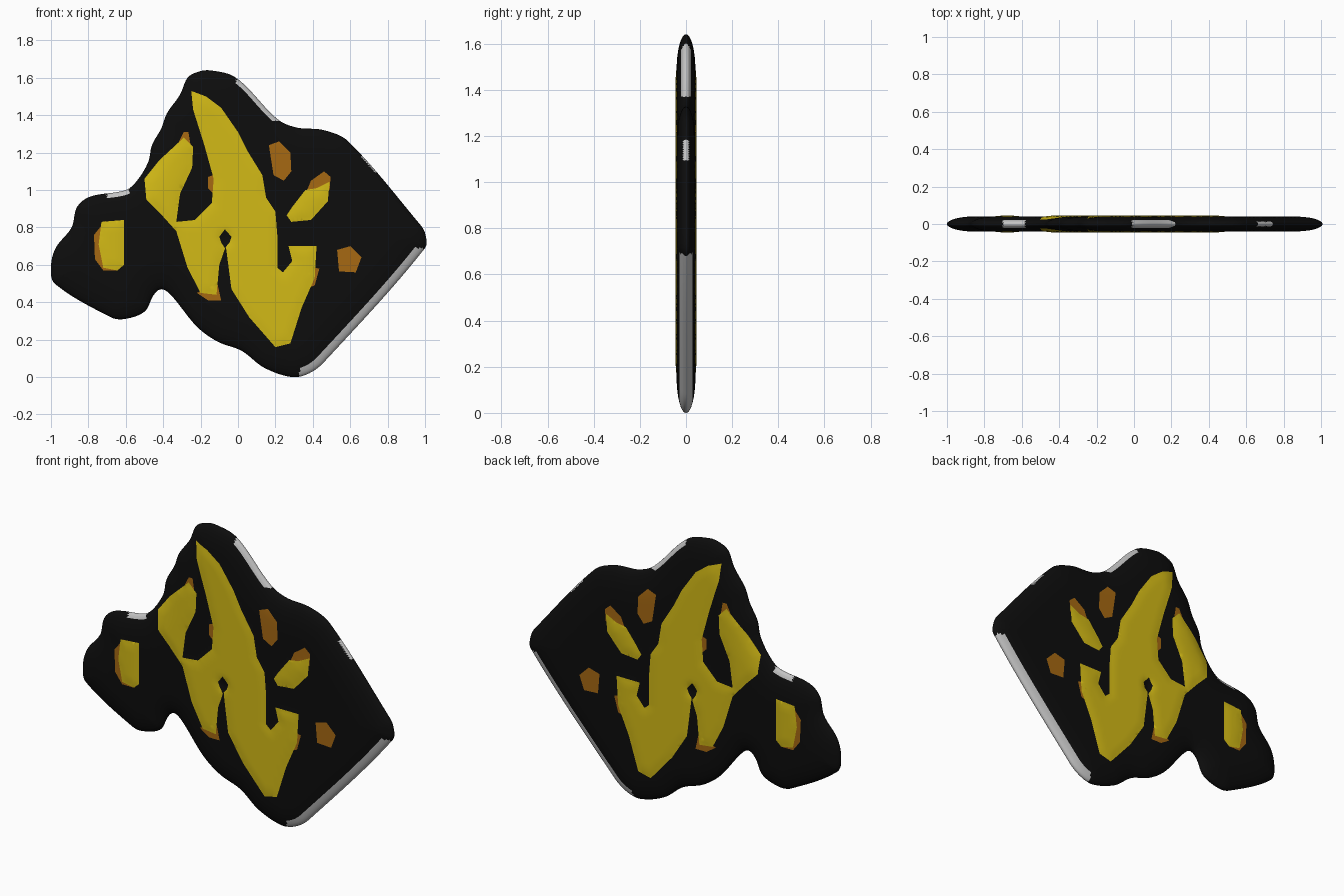
import bpy, bmesh, math
from mathutils import Vector, kdtree
from mathutils.geometry import interpolate_bezier, delaunay_2d_cdt

if "Cube" in bpy.data.objects:
    bpy.data.objects.remove(bpy.data.objects["Cube"], do_unlink=True)

# Sizes of the plaque
HALF_THICKNESS = .041   # at the middle
ROUNDING = .16          # width of the rounded rim
STEP = .022             # surface grid spacing
RINGS = (.004, .012, .025, .045, .07)


def make_material(name, colour):
    mat = bpy.data.materials.new(name)
    mat.use_nodes = True
    mat.diffuse_color = (*colour, 1)
    mat.node_tree.nodes["Principled BSDF"].inputs["Base Color"].default_value = (*colour, 1)
    return mat


materials = [
    make_material("black", (.004, .004, .004)),
    make_material("yellow", (.65, .49, .008)),
    make_material("orange", (.38, .14, .006)),
    make_material("light_grey", (.55, .55, .55)),
]
BLACK, YELLOW, ORANGE, GREY = range(len(materials))

# Silhouette control points in x, z
outline_points = [
    (-.15, 1.64), (-.01, 1.6), (.21, 1.38), (.31, 1.335), (.46, 1.32), (.59, 1.26),
    (.97, .82), (1, .77), (1, .69), (.46, .08), (.38, .02), (.29, 0), (.14, .05),
    (.02, .14), (-.11, .19), (-.22, .27), (-.36, .44), (-.41, .47), (-.45, .44),
    (-.5, .35), (-.61, .31), (-.68, .32), (-.98, .5), (-1, .59), (-.975, .69),
    (-.89, .8), (-.86, .91), (-.79, .965), (-.6, 1), (-.54, 1.05), (-.48, 1.15),
    (-.46, 1.24), (-.41, 1.33), (-.38, 1.41), (-.31, 1.51), (-.27, 1.6), (-.22, 1.63),
]

# Large central painted shape
main_patch = [
    (-.25, 1.53), (-.17, 1.5), (-.09, 1.44), (0, 1.31), (.05, 1.21), (.13, 1.08),
    (.15, .96), (.2, .885), (.21, .76), (.21, .585), (.24, .56), (.29, .62), (.27, .7),
    (.42, .7), (.41, .53), (.34, .37), (.28, .18), (.2, .16), (.06, .32), (-.035, .47),
    (-.065, .7), (-.1, .6), (-.115, .44), (-.2, .45), (-.27, .585), (-.33, .78),
    (-.42, .88), (-.49, .95), (-.5, 1.06), (-.42, 1.16), (-.29, 1.28), (-.24, 1.23),
    (-.245, 1.12), (-.31, .98), (-.33, .83), (-.23, .84), (-.14, .93), (-.13, 1.06),
    (-.18, 1.24), (-.24, 1.43),
]

# Painted patches, later ones lie over earlier ones
patches = [
    # small orange fringes of the central shape
    (ORANGE, [(-.32, 1.25), (-.29, 1.31), (-.265, 1.31), (-.25, 1.22)]),
    (ORANGE, [(-.16, 1.07), (-.13, 1.08), (-.13, .98), (-.16, 1.01)]),
    (ORANGE, [(-.22, .45), (-.16, .41), (-.09, .41), (-.11, .5)]),
    (ORANGE, [(.39, .59), (.435, .58), (.41, .49), (.38, .48)]),
    (YELLOW, main_patch),
    (BLACK, [(-.1, .75), (-.07, .79), (-.035, .75), (-.045, .72), (-.07, .69), (-.09, .72)]),
    # spots on the right
    (ORANGE, [(.165, 1.24), (.22, 1.26), (.28, 1.2), (.285, 1.1), (.245, 1.05), (.19, 1.08)]),
    (ORANGE, [(.53, .68), (.6, .7), (.66, .64), (.63, .56), (.54, .565)]),
    (ORANGE, [(.37, 1), (.39, 1.05), (.46, 1.1), (.495, 1.07), (.49, 1)]),
    (YELLOW, [(.26, .865), (.29, .91), (.36, 1), (.42, 1.01), (.49, 1.045), (.48, .94),
              (.39, .84), (.285, .83)]),
    # spot on the left arm
    (ORANGE, [(-.71, .835), (-.77, .76), (-.765, .63), (-.72, .57), (-.64, .57)]),
    (YELLOW, [(-.73, .83), (-.61, .84), (-.61, .6), (-.645, .57), (-.72, .585), (-.745, .71)]),
]

# Bare rim stretches: x range, z range, width of the strip
bare_rims = [
    ((.33, .99), (0, .69), .045),
    ((-.01, .22), (1.37, 1.61), .025),
    ((-.7, -.58), (.9, 1.03), .025),
    ((.66, .74), (1.05, 1.2), .01),
]


def smooth_loop(points):
    """Closed curve through the points, sampled evenly."""
    pts = [Vector(p) for p in points]
    count = len(pts)
    tangents = [(pts[(i + 1) % count] - pts[i - 1]).normalized() for i in range(count)]
    result = []
    for i, a in enumerate(pts):
        j = (i + 1) % count
        b = pts[j]
        length = (b - a).length
        steps = max(3, int(length / .013))
        handle = length / 3
        result += interpolate_bezier(a, a + tangents[i] * handle,
                                     b - tangents[j] * handle, b, steps + 1)[:-1]
    return [Vector((p[0], p[1])) for p in result]


def inside(p, loop):
    hit = False
    a = loop[-1]
    for b in loop:
        if (a[1] > p[1]) != (b[1] > p[1]):
            if p[0] < a[0] + (p[1] - a[1]) * (b[0] - a[0]) / (b[1] - a[1]):
                hit = not hit
        a = b
    return hit


def distance_finder(points):
    tree = kdtree.KDTree(len(points))
    for i, p in enumerate(points):
        tree.insert((p[0], p[1], 0), i)
    tree.balance()
    return lambda p: tree.find((p[0], p[1], 0))[2]


def subdivide(loop):
    """Straight-sided loop with extra points along its sides."""
    result = []
    for i, p in enumerate(loop):
        a, b = Vector(p), Vector(loop[(i + 1) % len(loop)])
        steps = max(1, round((b - a).length / STEP))
        result += [a.lerp(b, k / steps) for k in range(steps)]
    return result


outline = smooth_loop(outline_points)
rim_distance = distance_finder(outline)
patches = [(colour, subdivide(loop)) for colour, loop in patches]
yellow_loops = [loop for colour, loop in patches if colour == YELLOW]
paint_distance = distance_finder([p for loop in yellow_loops for p in loop])

# Lay out the face: outline, patch borders, rim rings and an inner grid
verts, edges = [], []
for loop in [outline] + [loop for _, loop in patches]:
    start, size = len(verts), len(loop)
    verts += loop
    edges += [(start + i, start + (i + 1) % size) for i in range(size)]
for offset in RINGS:
    for i, p in enumerate(outline):
        along = (outline[(i + 1) % len(outline)] - outline[i - 1]).normalized()
        q = p + Vector((along.y, -along.x)) * offset
        if rim_distance(q) > offset * .9:
            verts.append(q)
for i in range(int(2 / STEP)):
    for k in range(int(1.64 / STEP)):
        p = Vector((-1 + i * STEP, k * STEP))
        if rim_distance(p) > RINGS[-1] + STEP / 2 and inside(p, outline):
            verts.append(p)
flat = delaunay_2d_cdt(verts, edges, [], 0, 1e-5, False)


def half_depth(p):
    """Rounded rim, slightly raised paint and a dimple at the eyelet."""
    d = rim_distance(p)
    if d < 1e-4:
        return 0
    depth = HALF_THICKNESS * math.sqrt(1 - (1 - min(d / ROUNDING, 1)) ** 2)
    if any(inside(p, loop) for loop in yellow_loops):
        depth += .004 * min(paint_distance(p) / .04, 1)
    eyelet = (p - Vector((-.067, .74))).length
    return depth - .015 * math.exp(-(eyelet / .03) ** 2)


def face_colour(p):
    d = rim_distance(p)
    for (x0, x1), (z0, z1), width in bare_rims:
        if d < width and x0 < p.x < x1 and z0 < p.y < z1:
            return GREY
    colour = BLACK
    for paint, loop in patches:
        if inside(p, loop):
            colour = paint
    return colour


# Build the front half, then mirror it to the back
bm = bmesh.new()
points = flat[0]
bverts = [bm.verts.new((p.x, -half_depth(p), p.y)) for p in points]
for f in flat[2]:
    centre = sum((points[i] for i in f), Vector((0, 0))) / len(f)
    if inside(centre, outline):
        bm.faces.new([bverts[i] for i in f]).material_index = face_colour(centre)
bmesh.ops.delete(bm, geom=[v for v in bm.verts if not v.link_faces], context="VERTS")
mesh = bpy.data.meshes.new("painted_plaque")
bm.to_mesh(mesh)
bm.free()
for mat in materials:
    mesh.materials.append(mat)
plaque = bpy.data.objects.new("painted_plaque", mesh)
bpy.context.collection.objects.link(plaque)
bpy.context.view_layer.objects.active = plaque
plaque.select_set(True)
bpy.ops.object.shade_smooth_by_angle(angle=math.radians(60))
mirror = plaque.modifiers.new("back_half", "MIRROR")
mirror.use_axis = (False, True, False)
